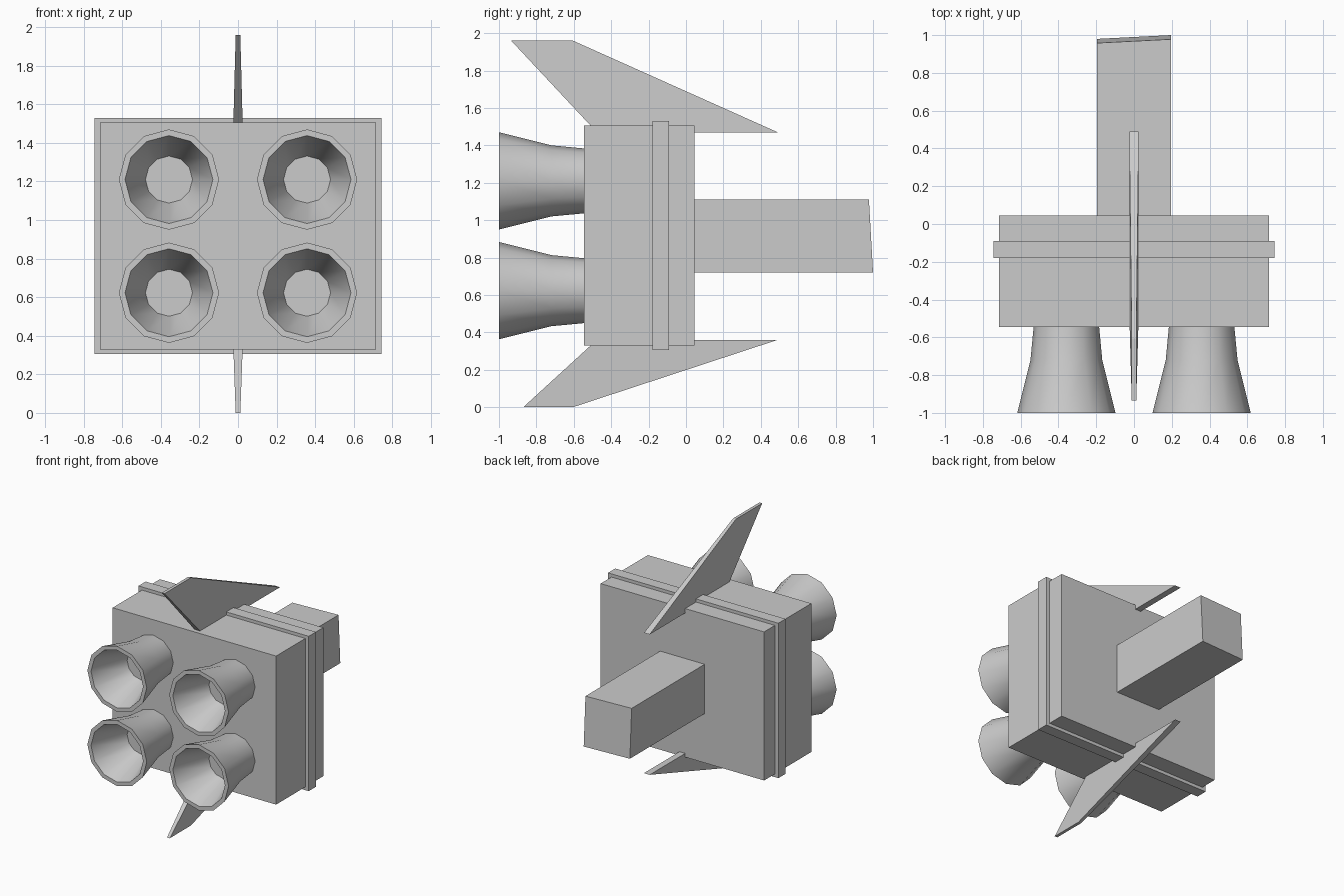
import bpy, bmesh, math
from mathutils import Matrix, Vector

cube = bpy.data.objects.get("Cube")
if cube:
    bpy.data.objects.remove(cube, do_unlink=True)

grey = bpy.data.materials.new("plain_grey")
grey.use_nodes = True
GREY = (0.6, 0.6, 0.6, 1)
grey.diffuse_color = GREY
grey.node_tree.nodes["Principled BSDF"].inputs["Base Color"].default_value = GREY


def finish(name, bm):
    bmesh.ops.recalc_face_normals(bm, faces=bm.faces)
    mesh = bpy.data.meshes.new(name)
    bm.to_mesh(mesh)
    bm.free()
    mesh.materials.append(grey)
    obj = bpy.data.objects.new(name, mesh)
    bpy.context.collection.objects.link(obj)
    return obj


def box(name, half_x, y0, y1, z0, z1):
    bm = bmesh.new()
    bmesh.ops.create_cube(bm, size=1)
    for v in bm.verts:
        v.co = (v.co.x * 2 * half_x,
                y0 if v.co.y < 0 else y1,
                z0 if v.co.z < 0 else z1)
    return finish(name, bm)


def fin(name, outline):
    # outline holds (y, z, half thickness)
    bm = bmesh.new()
    sides = [[bm.verts.new((s * t, y, z)) for y, z, t in outline] for s in (-1, 1)]
    for side in sides:
        bm.faces.new(side)
    n = len(outline)
    for i in range(n):
        j = (i + 1) % n
        bm.faces.new((sides[0][i], sides[0][j], sides[1][j], sides[1][i]))
    return finish(name, bm)


def nozzle(name, x, z):
    # lathe profile of (radius, y), from base outside round the lip to the throat
    profile = [(0.172, -0.53), (0.19, -0.72), (0.26, -1.0),
               (0.228, -1.0), (0.122, -0.70)]
    sides = 12
    bm = bmesh.new()
    rings = []
    for r, y in profile:
        rings.append([bm.verts.new((x + r * math.cos(a), y, z + r * math.sin(a)))
                      for a in (math.tau * i / sides for i in range(sides))])
    for a, b in zip(rings, rings[1:]):
        for i in range(sides):
            j = (i + 1) % sides
            bm.faces.new((a[i], a[j], b[j], b[i]))
    bm.faces.new(rings[0])
    bm.faces.new(rings[-1])
    obj = finish(name, bm)
    bpy.ops.object.select_all(action='DESELECT')
    obj.select_set(True)
    bpy.context.view_layer.objects.active = obj
    bpy.ops.object.shade_smooth_by_angle(angle=math.radians(40))


# Hull block with raised band
box("engine_block", 0.715, -0.545, 0.045, 0.33, 1.505)
box("raised_band", 0.745, -0.18, -0.09, 0.305, 1.53)

# Rear beam with a skewed end
beam = box("rear_beam", 0.195, 0.03, 0.98, 0.72, 1.11)
for v in beam.data.vertices:
    if v.co.y > 0.5:
        v.co.y += (0.01 if v.co.x > 0 else -0.01) + (0.01 if v.co.z < 0.9 else -0.012)

# Swept fins, thinner at the tip
fin("upper_fin", [(-0.935, 1.96, 0.012), (-0.605, 1.96, 0.012),
                  (0.49, 1.47, 0.025), (-0.477, 1.47, 0.025)])
fin("lower_fin", [(-0.87, 0, 0.012), (-0.605, 0, 0.012),
                  (0.49, 0.36, 0.025), (-0.477, 0.36, 0.025)])

# Four thruster nozzles
for level, z in (("upper", 1.21), ("lower", 0.623)):
    for side, x in (("left", 0.358), ("right", -0.358)):
        nozzle(f"{level}_{side}_nozzle", x, z)
